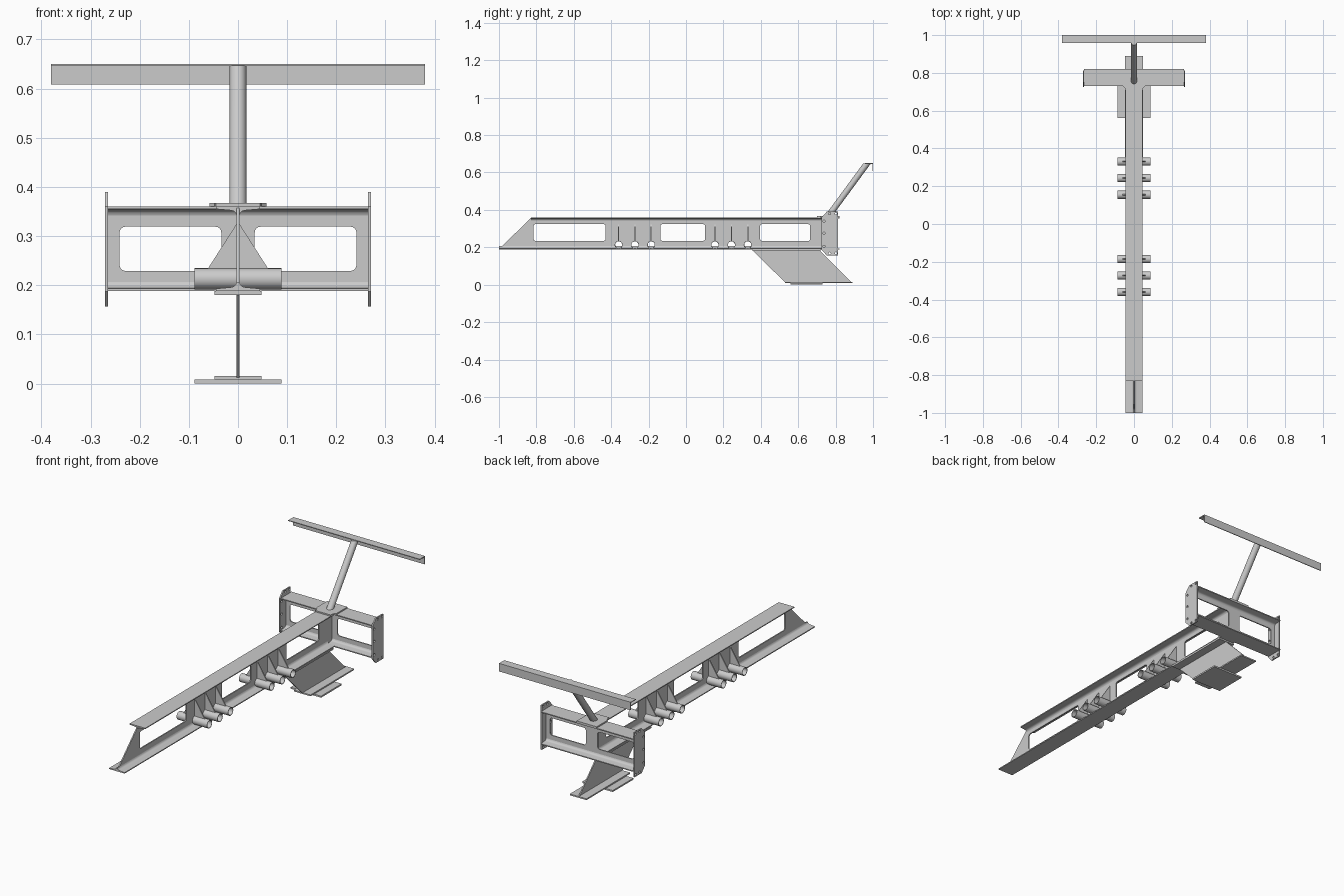
import bpy, bmesh
from math import cos, sin, pi, radians
from mathutils import Matrix

if "Cube" in bpy.data.objects:
    bpy.data.objects.remove(bpy.data.objects["Cube"])

# Local (u, v, normal) frames for plates facing each axis
FRAMES = {
    'X': Matrix(((0, 0, 1), (1, 0, 0), (0, 1, 0))),
    'Y': Matrix(((1, 0, 0), (0, 0, -1), (0, 1, 0))),
    'Z': Matrix.Identity(3),
}


def rect(u0, u1, v0, v1):
    return [(u0, v0), (u1, v0), (u1, v1), (u0, v1)]


def round_rect(u0, u1, v0, v1, r=0.012, n=4):
    pts = []
    for cu, cv, a in ((u1 - r, v1 - r, 0), (u0 + r, v1 - r, 90),
                      (u0 + r, v0 + r, 180), (u1 - r, v0 + r, 270)):
        for i in range(n + 1):
            t = radians(a + 90 * i / n)
            pts.append((cu + r * cos(t), cv + r * sin(t)))
    return pts


def ellipse(u, v, ru, rv=None, n=28):
    rv = rv or ru
    return [(u + ru * cos(2 * pi * i / n), v + rv * sin(2 * pi * i / n)) for i in range(n)]


def extrude(name, axis, outlines, lo, hi, shear=0):
    """Extrude filled outlines (first is outer, rest are holes) from lo to hi along an axis."""
    cu = bpy.data.curves.new(name, 'CURVE')
    cu.dimensions = '2D'
    cu.fill_mode = 'BOTH'
    cu.extrude = (hi - lo) / 2
    for pts in outlines:
        sp = cu.splines.new('POLY')
        sp.points.add(len(pts) - 1)
        for p, (u, v) in zip(sp.points, pts):
            p.co = (u, v, 0, 1)
        sp.use_cyclic_u = True
    tmp = bpy.data.objects.new(name + "_outline", cu)
    bpy.context.collection.objects.link(tmp)
    deps = bpy.context.evaluated_depsgraph_get()
    me = bpy.data.meshes.new_from_object(tmp.evaluated_get(deps))
    bpy.data.objects.remove(tmp)
    bm = bmesh.new()
    bm.from_mesh(me)
    bmesh.ops.remove_doubles(bm, verts=bm.verts, dist=1e-5)
    offset = (lo + hi) / 2
    for v in bm.verts:
        v.co.z += offset
        v.co = FRAMES[axis] @ v.co
        v.co.y += shear * v.co.z
    bmesh.ops.recalc_face_normals(bm, faces=bm.faces)
    bm.to_mesh(me)
    bm.free()
    me.name = name
    ob = bpy.data.objects.new(name, me)
    bpy.context.collection.objects.link(ob)
    bpy.ops.object.select_all(action='DESELECT')
    ob.select_set(True)
    bpy.context.view_layer.objects.active = ob
    bpy.ops.object.shade_smooth_by_angle(angle=radians(35))
    return ob


def flange(center, z, s):
    """Tapered flange with a root fillet; s is -1 below a flat top, +1 above a flat bottom."""
    half = [(0.045, 0), (0.045, 0.005), (0.016, 0.0075), (0.009, 0.009),
            (0.005, 0.0125), (0.003, 0.018)]
    pts = half + [(-u, v) for u, v in reversed(half)]
    return [(center + u, z + s * v) for u, v in pts]


BOTTOM, TOP = 0.188, 0.36
TUBE_Y = (-0.36, -0.273, -0.186, 0.155, 0.243, 0.33)
TUBE_Z = 0.213

# Main beam: web with windows and tube holes, raked front end
windows = [round_rect(a, b, 0.234, 0.324) for a, b in
           ((-0.815, -0.43), (-0.137, 0.102), (0.396, 0.664))]
web = [(-0.998, BOTTOM + 0.003), (0.775, BOTTOM + 0.003), (0.775, TOP - 0.003), (-0.83, TOP - 0.003)]
extrude("main_beam_web", 'X', [web] + windows + [ellipse(y, TUBE_Z, 0.0205) for y in TUBE_Y],
        -0.003, 0.003)
# The Y frame's normal points to -y, so ranges are negated
extrude("main_beam_top_flange", 'Y', [flange(0, TOP, -1)], -0.735, 0.83)
extrude("main_beam_bottom_flange", 'Y', [flange(0, BOTTOM, 1)], -0.735, 1.0)

# Cross beam at the rear
extrude("cross_beam_web", 'Y',
        [rect(-0.266, 0.266, BOTTOM + 0.003, TOP - 0.003)] +
        [round_rect(*r, 0.229, 0.319) for r in ((-0.241, -0.034), (0.034, 0.241))], -0.778, -0.772)
extrude("cross_beam_top_flange", 'X', [flange(0.775, TOP, -1)], -0.266, 0.266)
extrude("cross_beam_bottom_flange", 'X', [flange(0.775, BOTTOM, 1)], -0.266, 0.266)

# Bolted end plates with clipped front corners
end_plate = [(0.725, 0.187), (0.752, 0.157), (0.812, 0.157), (0.812, 0.39), (0.752, 0.39), (0.725, 0.36)]
bolts = [ellipse(y, z, 0.006, n=12) for y, z in
         ((0.738, 0.205), (0.738, 0.275), (0.738, 0.34), (0.768, 0.38), (0.768, 0.168),
          (0.802, 0.38), (0.802, 0.168))]
for side, lo in (("left", -0.271), ("right", 0.264)):
    extrude("end_plate_" + side, 'X', [end_plate] + bolts, lo, lo + 0.007)

# Joint plate on top
extrude("joint_plate", 'Z', [[(-0.045, 0.70), (0.045, 0.70), (0.048, 0.72), (0.058, 0.73), (0.058, 0.82),
                              (-0.058, 0.82), (-0.058, 0.73), (-0.048, 0.72)]], TOP, 0.367)

# Cross tubes with triangular gussets above them
for i, y in enumerate(TUBE_Y):
    extrude(f"cross_tube_{i}", 'X', [ellipse(y, TUBE_Z, 0.0215), ellipse(y, TUBE_Z, 0.0185)], -0.088, 0.088)
    extrude(f"tube_gusset_{i}", 'Y', [[(-0.063, 0.231), (0.063, 0.231), (0.004, 0.323), (-0.004, 0.323)]],
            -y - 0.003, -y + 0.003)

# Swept lower fin with flanges and a foot plate
extrude("fin_web", 'X', [[(0.355, 0.184), (0.53, 0.012), (0.885, 0.012), (0.715, 0.184)]], -0.003, 0.003)
extrude("fin_top_flange", 'Z', [rect(-0.048, 0.048, 0.355, 0.72)], 0.180, BOTTOM)
extrude("fin_bottom_flange", 'Z', [rect(-0.048, 0.048, 0.53, 0.89)], 0.008, 0.015)
extrude("foot_plate", 'Z', [rect(-0.088, 0.088, 0.56, 0.73)], 0, 0.008)

# Leaning post (sheared ellipse keeps a round section)
SLOPE = 0.735
extrude("post", 'Z', [ellipse(0, 0.76 - SLOPE * 0.365, 0.017, 0.0205)], 0.362, 0.647, SLOPE)

# Angle bar on top of the post
extrude("angle_bar", 'X', [[(0.957, 0.65), (0.957, 0.646), (0.996, 0.646), (0.996, 0.608),
                            (1.0, 0.608), (1.0, 0.65)]], -0.38, 0.38)
